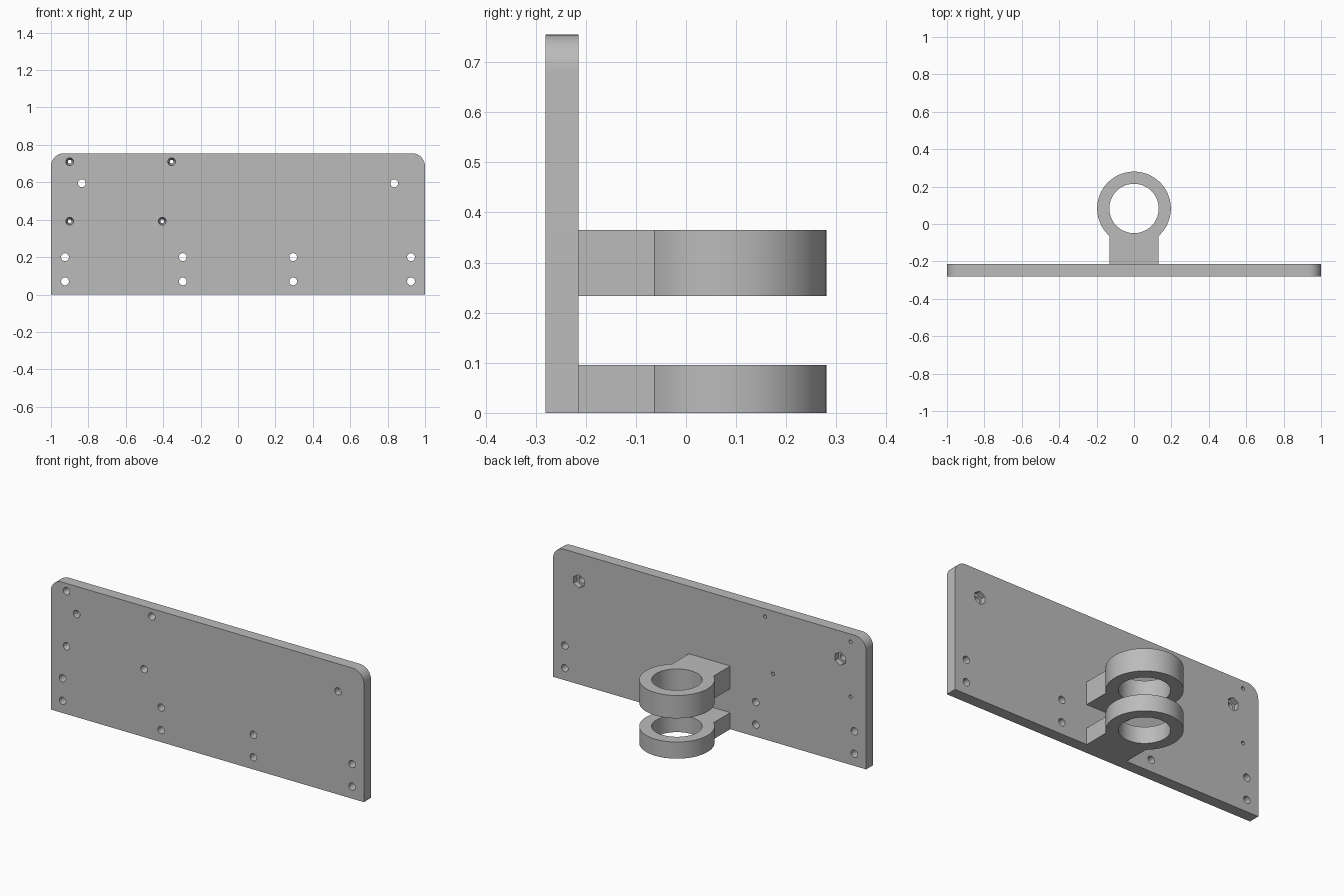
import bpy, bmesh
from math import pi, cos, sin, acos, radians
from mathutils import Matrix, Vector

cube = bpy.data.objects.get("Cube")
if cube:
    bpy.data.objects.remove(cube, do_unlink=True)

grey = bpy.data.materials.new("plain grey")
grey.use_nodes = True
COLOR = (0.5, 0.5, 0.5, 1)
grey.diffuse_color = COLOR
grey.node_tree.nodes["Principled BSDF"].inputs["Base Color"].default_value = COLOR

FRONT, BACK = -0.28, -0.215      # plate faces
HEIGHT, CORNER = 0.755, 0.07
RING_Y, OUTER, BORE = 0.083, 0.197, 0.132


def arc(cx, cy, r, a0, a1, n):
    return [(cx + r * cos(a0 + (a1 - a0) * i / n), cy + r * sin(a0 + (a1 - a0) * i / n))
            for i in range(n + 1)]


def new_object(name, bm):
    bmesh.ops.recalc_face_normals(bm, faces=bm.faces)
    mesh = bpy.data.meshes.new(name)
    bm.to_mesh(mesh)
    bm.free()
    mesh.materials.append(grey)
    obj = bpy.data.objects.new(name, mesh)
    bpy.context.collection.objects.link(obj)
    return obj


def extrude_profile(name, points, offset):
    """Fill an outline of 3D points and extrude it along offset."""
    bm = bmesh.new()
    face = bm.faces.new([bm.verts.new(p) for p in points])
    ext = bmesh.ops.extrude_face_region(bm, geom=[face], use_keep_orig=True)
    verts = [v for v in ext["geom"] if isinstance(v, bmesh.types.BMVert)]
    bmesh.ops.translate(bm, verts=verts, vec=offset)
    return new_object(name, bm)


def add_drill(bm, x, z, y0, y1, r0, r1, sides=32):
    """Cutter along y from y0 (radius r0) to y1 (radius r1)."""
    m = Matrix.Translation((x, (y0 + y1) / 2, z)) @ Matrix.Rotation(-pi / 2, 4, "X")
    bmesh.ops.create_cone(bm, cap_ends=True, segments=sides, radius1=r0, radius2=r1,
                          depth=y1 - y0, matrix=m)


def cut(obj, cutters):
    """Subtract the cutters, bake the result and remove them."""
    for c in cutters:
        c.hide_render = True
        mod = obj.modifiers.new("cut", "BOOLEAN")
        mod.operation, mod.solver, mod.object = "DIFFERENCE", "EXACT", c
    deps = bpy.context.evaluated_depsgraph_get()
    mesh = bpy.data.meshes.new_from_object(obj.evaluated_get(deps))
    obj.modifiers.clear()
    obj.data = mesh
    mesh.materials.clear()
    mesh.materials.append(grey)
    for c in cutters:
        bpy.data.objects.remove(c, do_unlink=True)


def smooth(obj):
    bpy.ops.object.select_all(action="DESELECT")
    obj.select_set(True)
    bpy.context.view_layer.objects.active = obj
    bpy.ops.object.shade_smooth_by_angle(angle=radians(30))


# Plate with rounded top corners
outline = [(-1, 0), (1, 0)]
outline += arc(1 - CORNER, HEIGHT - CORNER, CORNER, 0, pi / 2, 12)
outline += arc(CORNER - 1, HEIGHT - CORNER, CORNER, pi / 2, pi, 12)
plate = extrude_profile("mounting_plate", [(x, FRONT, z) for x, z in outline],
                        Vector((0, BACK - FRONT, 0)))

# Bolt holes and tapered screw holes
holes = bmesh.new()
over = 0.01
for side in (-1, 1):
    for x, z in [(0.925, 0.2), (0.925, 0.07), (0.295, 0.2), (0.295, 0.07), (0.835, 0.595)]:
        add_drill(holes, side * x, z, FRONT - over, BACK + over, 0.021, 0.021)
for x, z in [(-0.9, 0.71), (-0.355, 0.71), (-0.9, 0.392), (-0.405, 0.392)]:
    add_drill(holes, x, z, FRONT - over, BACK + over, 0.0225, 0.0085)
hole_cutter = new_object("hole_cutter", holes)

# Hexagonal nut pockets in the back
pockets = bmesh.new()
for side in (-1, 1):
    add_drill(pockets, side * 0.835, 0.595, BACK - 0.03, BACK + over, 0.038, 0.038, 6)
pocket_cutter = new_object("pocket_cutter", pockets)
cut(plate, [hole_cutter, pocket_cutter])
smooth(plate)

# Two ring brackets, each with a neck as wide as the bore
half = acos(BORE / OUTER)
profile = [(-BORE, BACK), (BORE, BACK)] + arc(0, RING_Y, OUTER, -half, pi + half, 72)
for name, z0, z1 in [("lower_ring_bracket", 0, 0.096), ("upper_ring_bracket", 0.233, 0.365)]:
    bracket = extrude_profile(name, [(x, y, z0) for x, y in profile], Vector((0, 0, z1 - z0)))
    bore = bmesh.new()
    bmesh.ops.create_cone(bore, cap_ends=True, segments=72, radius1=BORE, radius2=BORE,
                          depth=z1 - z0 + 0.1,
                          matrix=Matrix.Translation((0, RING_Y, (z0 + z1) / 2)))
    cut(bracket, [new_object("bore_cutter", bore)])
    smooth(bracket)
